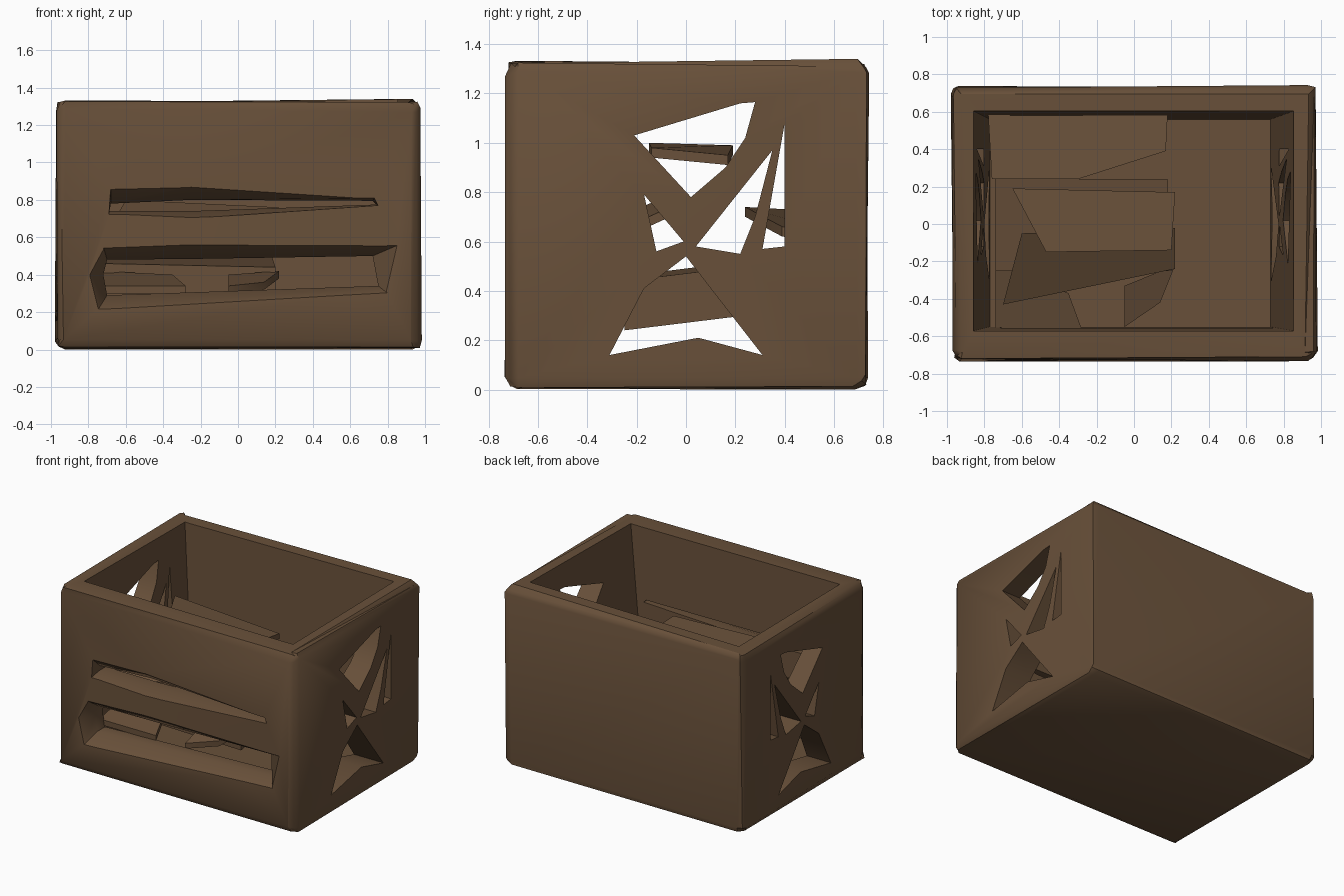
import bpy, bmesh, random
from mathutils import Vector

if "Cube" in bpy.data.objects:
    bpy.data.objects.remove(bpy.data.objects["Cube"])

random.seed(4)
wood = bpy.data.materials.new("brown wood")
wood.diffuse_color = (0.14, 0.081, 0.042, 1)
wood.use_nodes = True
wood.node_tree.nodes["Principled BSDF"].inputs["Base Color"].default_value = wood.diffuse_color


def finish(bm, name):
    bmesh.ops.recalc_face_normals(bm, faces=bm.faces)
    me = bpy.data.meshes.new(name)
    bm.to_mesh(me)
    bm.free()
    ob = bpy.data.objects.new(name, me)
    me.materials.append(wood)
    bpy.context.collection.objects.link(ob)
    return ob


def loft(name, a, b):
    """Solid between two matching 3D outlines."""
    bm = bmesh.new()
    va = [bm.verts.new(p) for p in a]
    vb = [bm.verts.new(p) for p in b]
    bm.faces.new(va)
    bm.faces.new(vb[::-1])
    n = len(a)
    for i in range(n):
        bm.faces.new((va[i], va[(i + 1) % n], vb[(i + 1) % n], vb[i]))
    return finish(bm, name)


def rect(x0, x1, y0, y1, z):
    return [(x0, y0, z), (x1, y0, z), (x1, y1, z), (x0, y1, z)]


def cut(target, cutter):
    m = target.modifiers.new("cut", 'BOOLEAN')
    m.operation = 'DIFFERENCE'
    m.solver = 'EXACT'
    m.object = cutter
    bpy.context.view_layer.objects.active = target
    bpy.ops.object.modifier_apply(modifier=m.name)
    bpy.data.objects.remove(cutter)


# Outer body: chamfered block with worn, slightly uneven corners
bm = bmesh.new()
bmesh.ops.create_cube(bm, size=1)
for v in bm.verts:
    v.co = Vector((v.co.x * 1.95, v.co.y * 1.46 + 0.005, (v.co.z + 0.5) * 1.325 + 0.005))
bmesh.ops.bevel(bm, geom=bm.edges[:], offset=0.05, segments=2, profile=0.5, affect='EDGES')
for v in bm.verts:
    v.co += Vector([random.uniform(-0.012, 0.012) for _ in range(3)])
    v.co.x = max(-1, min(1, v.co.x))
    v.co.z = max(0, v.co.z)
bmesh.ops.triangulate(bm, faces=bm.faces[:])
crate = finish(bm, "crate_body")

# Open hollow, tapering to the floor
cut(crate, loft("hollow", rect(-0.77, 0.73, -0.55, 0.56, 0.12),
                rect(-0.87, 0.87, -0.575, 0.61, 1.5)))

# Front gaps between planks, flared outwards
lower_out = [(-0.80, 0.40), (-0.75, 0.21), (0.80, 0.30), (0.86, 0.56), (-0.2, 0.57), (-0.72, 0.55)]
lower_in = [(-0.72, 0.40), (-0.70, 0.29), (0.75, 0.34), (0.72, 0.50), (-0.2, 0.485), (-0.70, 0.48)]
upper_out = [(-0.69, 0.72), (-0.25, 0.70), (0.75, 0.77), (0.73, 0.81), (-0.25, 0.88), (-0.68, 0.87)]
upper_in = [(-0.69, 0.74), (-0.25, 0.74), (0.74, 0.775), (0.72, 0.795), (-0.25, 0.80), (-0.68, 0.78)]
for o, i in ((lower_out, lower_in), (upper_out, upper_in)):
    cut(crate, loft("gap", [(x, -0.74, z) for x, z in o], [(x, -0.64, z) for x, z in i]))
    cut(crate, loft("gap", [(x, -0.66, z) for x, z in i], [(x, -0.45, z) for x, z in i]))

# Cross-braced openings in both ends (y, z outlines)
openings = [
    [(-0.21, 1.03), (0.02, 0.78), (0.16, 0.90), (0.24, 1.02), (0.28, 1.165), (0.22, 1.16)],
    [(-0.17, 0.79), (-0.12, 0.56), (-0.01, 0.60)],
    [(0.04, 0.58), (0.22, 0.55), (0.28, 0.70), (0.35, 0.97)],
    [(0.31, 0.57), (0.40, 0.58), (0.40, 1.08)],
    [(-0.31, 0.14), (0.05, 0.21), (0.31, 0.14), (0.10, 0.41), (0.0, 0.54), (-0.17, 0.41)],
]
for side in (-1, 1):
    for p in openings:
        cut(crate, loft("opening", [(side * 1.1, y, z) for y, z in p],
                        [(side * 0.62, y, z) for y, z in p]))

# Worn dents on the back right corner
for z0, z1, z2, d in ((1.1, 0.77, 0.6, 0.13), (0.58, 0.32, 0.1, 0.09)):
    cut(crate, loft("dent", [(1.1, 0.75 - d, z1), (1.1, 0.9, z0), (1.1, 0.9, z2)],
                    [(0.97 - d, 0.9, z1), (0.97, 0.9, z0), (0.97, 0.9, z2)]))


# Loose boards piled inside, each a thin slab from four top corners
def board(name, corners, t=0.04):
    loft(name, corners, [(x, y, z - t) for x, y, z in corners])


board("top_board", [(-0.65, 0.19, 0.99), (0.22, 0.17, 0.95), (0.20, -0.14, 0.98), (-0.47, -0.15, 1.0)])
board("front_board", [(-0.60, -0.05, 0.80), (0.22, -0.02, 0.76), (0.22, -0.24, 0.66), (-0.70, -0.43, 0.62)])
board("back_board", [(-0.76, 0.24, 0.74), (-0.30, 0.24, 0.74), (0.17, 0.39, 0.66), (0.18, 0.59, 0.64), (-0.78, 0.59, 0.72)])
board("low_front_board", [(-0.74, -0.2, 0.42), (-0.35, -0.37, 0.40), (-0.28, -0.56, 0.34), (-0.74, -0.56, 0.34)])
board("lower_board", [(-0.74, 0.24, 0.52), (0.18, 0.24, 0.50), (0.20, -0.25, 0.44), (-0.74, -0.25, 0.46)], 0.2)
board("corner_board", [(-0.05, -0.33, 0.40), (0.22, -0.22, 0.42), (0.14, -0.42, 0.36), (-0.05, -0.55, 0.34)])

# Smooth shading with sharp creases
for ob in bpy.context.collection.objects:
    ob.select_set(True)
bpy.context.view_layer.objects.active = crate
bpy.ops.object.shade_smooth_by_angle(angle=0.7)
